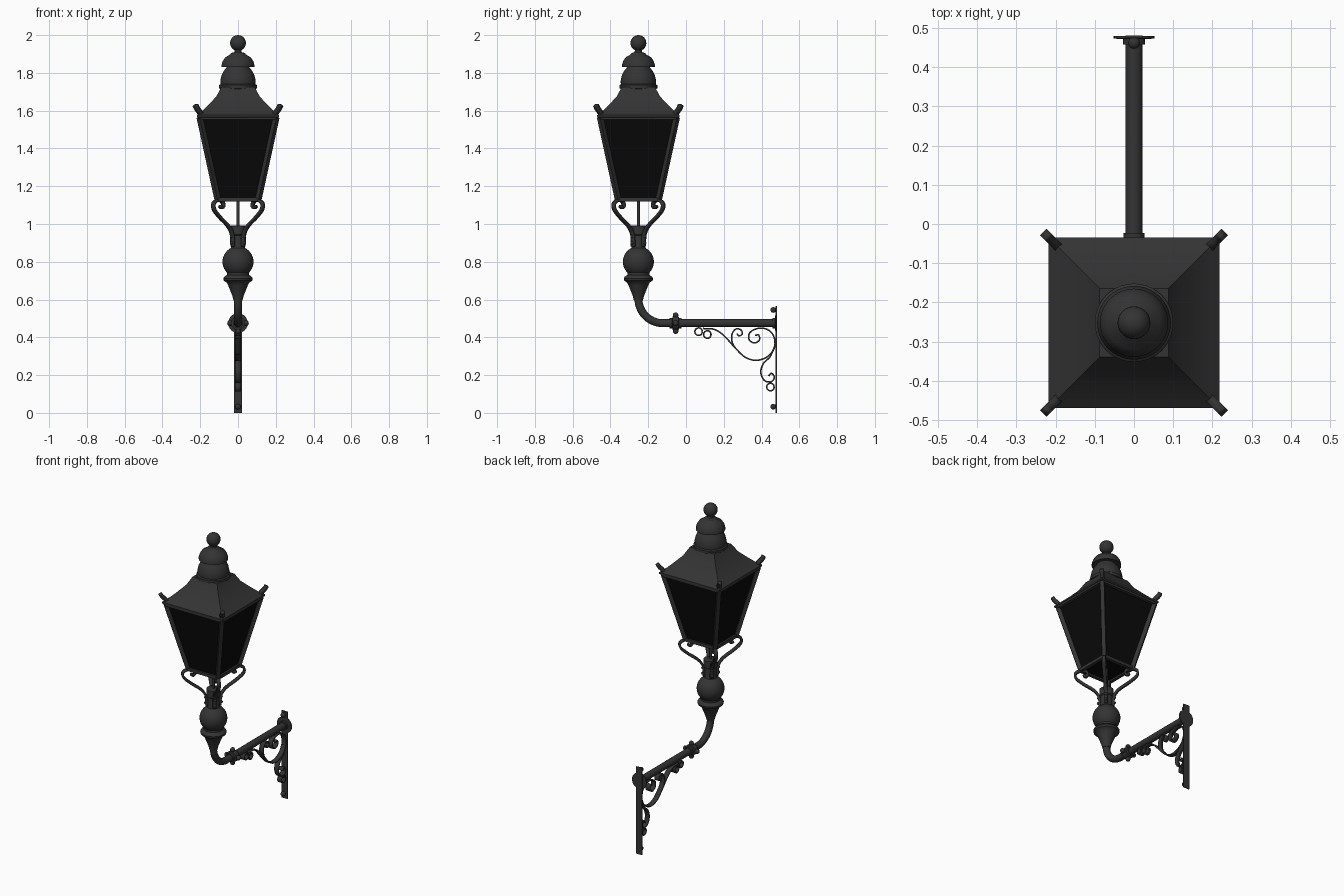
import bpy, bmesh, math
from mathutils import Vector, Matrix

if "Cube" in bpy.data.objects:
    bpy.data.objects.remove(bpy.data.objects["Cube"])

LAMP_Y, PIPE_Z, WALL_Y = -0.252, 0.475, 0.478
CENTRE = (0, LAMP_Y, 0)
ROOT2 = math.sqrt(2)


def material(name, value):
    m = bpy.data.materials.new(name)
    m.use_nodes = True
    colour = (value, value, value, 1)
    m.diffuse_color = colour
    bsdf = m.node_tree.nodes["Principled BSDF"]
    bsdf.inputs["Base Color"].default_value = colour
    bsdf.inputs["Roughness"].default_value = 0.6
    return m


METAL = material("charcoal metal", 0.034)
GLASS = material("black glass", 0.003)


def finish(bm, name, loc=(0, 0, 0), rot=(0, 0, 0), mat=METAL, angle=35):
    bmesh.ops.recalc_face_normals(bm, faces=bm.faces)
    mesh = bpy.data.meshes.new(name)
    bm.to_mesh(mesh)
    bm.free()
    mesh.materials.append(mat)
    ob = bpy.data.objects.new(name, mesh)
    ob.location, ob.rotation_euler = loc, rot
    bpy.context.collection.objects.link(ob)
    smooth(ob, angle)
    return ob


def smooth(ob, angle):
    bpy.ops.object.select_all(action='DESELECT')
    ob.select_set(True)
    bpy.context.view_layer.objects.active = ob
    if angle:
        bpy.ops.object.shade_smooth_by_angle(angle=math.radians(angle))


def lathe(name, profile, sides=32, **kw):
    """Turned solid from (radius, height) points; four sides gives a square loft."""
    k, turn = (ROOT2, math.pi / 4) if sides == 4 else (1, 0)
    bm = bmesh.new()
    rings = []
    for r, z in profile:
        rings.append([bm.verts.new((k * r * math.cos(turn + math.tau * i / sides),
                                    k * r * math.sin(turn + math.tau * i / sides), z))
                      for i in range(sides)])
    for a, b in zip(rings, rings[1:]):
        for i in range(sides):
            j = (i + 1) % sides
            bm.faces.new((a[i], a[j], b[j], b[i]))
    bm.faces.new(rings[0])
    bm.faces.new(rings[-1])
    return finish(bm, name, **kw)


def ball(name, loc, radius):
    bm = bmesh.new()
    bmesh.ops.create_uvsphere(bm, u_segments=24, v_segments=14, radius=radius)
    return finish(bm, name, loc=loc, angle=60)


def bar(name, a, b, width, depth):
    a, b = Vector(a), Vector(b)
    bm = bmesh.new()
    bmesh.ops.create_cube(bm, size=1)
    d = b - a
    bmesh.ops.transform(bm, verts=bm.verts, matrix=Matrix.Translation((a + b) / 2)
                        @ d.to_track_quat('Z', 'Y').to_matrix().to_4x4()
                        @ Matrix.Diagonal((width, depth, d.length, 1)))
    return finish(bm, name, angle=0)


def ribbon(name, pts, width, thick, loc=(0, 0, 0), turn=math.pi / 2):
    """Flat strip along a smooth path in an upright plane."""
    p = [Vector(q) for q in pts]
    p = [2 * p[0] - p[1]] + p + [2 * p[-1] - p[-2]]
    path = []
    for a, b, c, d in zip(p, p[1:], p[2:], p[3:]):
        for s in range(6):
            t = s / 6
            path.append(0.5 * (2 * b + (c - a) * t + (2 * a - 5 * b + 4 * c - d) * t ** 2
                               + (3 * b - a - 3 * c + d) * t ** 3))
    path.append(p[-2])
    bm = bmesh.new()
    rows = [[bm.verts.new((q.x, s * width / 2, q.y)) for s in (-1, 1)] for q in path]
    for a, b in zip(rows, rows[1:]):
        bm.faces.new((a[0], a[1], b[1], b[0]))
    ob = finish(bm, name, loc=loc, rot=(0, 0, turn), angle=40)
    mod = ob.modifiers.new("thickness", 'SOLIDIFY')
    mod.thickness, mod.offset = thick, 0
    return ob


# Lantern glass, rails and corner bars
TOP, BOT, ZT, ZB = 0.203, 0.108, 1.565, 1.13
lathe("lantern_glass", [(BOT - 0.004, ZB), (TOP - 0.006, ZT)], 4, loc=CENTRE, mat=GLASS, angle=0)
for sx, sy in ((1, 1), (-1, 1), (-1, -1), (1, -1)):
    nx, ny = -sy, sx
    low, high = [Vector((sx * r, LAMP_Y + sy * r, z)) for r, z in ((BOT, ZB), (TOP, ZT))]
    bar("corner_bar", low, high, 0.024, 0.024)
    bar("bottom_rail", low, (nx * BOT, LAMP_Y + ny * BOT, ZB), 0.02, 0.02)
    bar("top_rail", high, (nx * TOP, LAMP_Y + ny * TOP, ZT), 0.024, 0.024)
    # Outward-leaning corner horns
    ribbon("corner_horn", [(0.27, 1.565), (0.285, 1.59), (0.305, 1.61), (0.318, 1.63)],
           0.024, 0.022, loc=CENTRE, turn=math.atan2(sy, sx))

# Concave four-sided roof
lathe("roof", [(0.205, 1.562), (0.218, 1.566), (0.218, 1.576), (0.19, 1.597), (0.155, 1.632),
               (0.115, 1.675), (0.088, 1.725)], 4, loc=CENTRE, angle=25)

# Stacked chimney caps and finial
lathe("chimney_dome", [(0.085, 1.712), (0.1, 1.718), (0.1, 1.735), (0.093, 1.74), (0.094, 1.757),
                       (0.088, 1.785), (0.077, 1.808), (0.06, 1.83), (0.055, 1.85)], 40, loc=CENTRE)
lathe("chimney_cap", [(0.055, 1.835), (0.087, 1.832), (0.087, 1.842), (0.081, 1.862),
                      (0.068, 1.882), (0.042, 1.897), (0.036, 1.905), (0.02, 1.91),
                      (0.018, 1.93)], 40, loc=CENTRE)
ball("finial_ball", (0, LAMP_Y, 1.958), 0.042)

# Gas rod and turned post
lathe("centre_rod", [(0.008, 0.97), (0.008, 1.14)], 12, loc=CENTRE)
lathe("post", [(0.024, 0.595), (0.03, 0.62), (0.04, 0.645), (0.052, 0.675), (0.06, 0.69),
               (0.075, 0.7), (0.078, 0.712), (0.072, 0.722), (0.058, 0.73), (0.058, 0.738)]
      + [(0.082 * math.sin(a), 0.8 - 0.082 * math.cos(a))
         for a in (math.radians(45 + 9 * i) for i in range(13))]
      + [(0.036, 0.878), (0.036, 0.94), (0.042, 0.945), (0.042, 0.99), (0.034, 0.993)],
      loc=CENTRE)

# Four scrolled arms under the lantern corners
for k in range(4):
    turn = math.pi / 4 + k * math.pi / 2
    ribbon("support_arm", [(0.04, 0.88), (0.045, 0.945), (0.075, 0.99), (0.135, 1.035),
                           (0.178, 1.075), (0.183, 1.108), (0.155, 1.125), (0.122, 1.12),
                           (0.11, 1.1), (0.122, 1.086), (0.136, 1.095)],
           0.022, 0.013, loc=CENTRE, turn=turn)
    for z in (0.9, 0.935):
        ball("arm_bolt", (0.047 * math.cos(turn), LAMP_Y + 0.047 * math.sin(turn), z), 0.009)

# Bent pipe running back to the wall
R = 0.13
curve = bpy.data.curves.new("wall_pipe", 'CURVE')
curve.dimensions, curve.bevel_depth, curve.bevel_resolution = '3D', 0.0215, 5
path = [(0, LAMP_Y, 0.63)]
path += [(0, LAMP_Y + R - R * math.cos(a), PIPE_Z + R - R * math.sin(a))
         for a in (math.pi / 2 * i / 14 for i in range(15))]
path.append((0, WALL_Y - 0.003, PIPE_Z))
spline = curve.splines.new('POLY')
spline.points.add(len(path) - 1)
for point, co in zip(spline.points, path):
    point.co = (*co, 1)
curve.materials.append(METAL)
pipe = bpy.data.objects.new("wall_pipe", curve)
bpy.context.collection.objects.link(pipe)
smooth(pipe, 0)
bpy.ops.object.convert(target='MESH')
smooth(bpy.context.object, 40)

# Pipe coupling with bolts, and wall collar
ALONG_Y = (-math.pi / 2, 0, 0)
lathe("coupling", [(0.027, -0.032), (0.027, -0.018), (0.036, -0.016), (0.036, 0.016),
                   (0.027, 0.018), (0.027, 0.032)], loc=(0, -0.055, PIPE_Z), rot=ALONG_Y)
for dx, dz in ((1, 0), (-1, 0), (0, 1), (0, -1)):
    ball("coupling_bolt", (dx * 0.042, -0.055, PIPE_Z + dz * 0.042), 0.015)
lathe("wall_collar", [(0.028, -0.02), (0.028, -0.006), (0.052, -0.005), (0.052, 0.002)],
      loc=(0, WALL_Y, PIPE_Z), rot=ALONG_Y)

# Wall strip with fixing bolts
bar("wall_strip", (0, WALL_Y, 0), (0, WALL_Y, 0.565), 0.044, 0.006)
for z in (0.033, 0.545):
    ball("wall_bolt", (0, WALL_Y - 0.016, z), 0.015)

# Scrollwork filling the angle below the pipe
scrolls = {
    "main_scroll": [(0.09, 0.447), (0.15, 0.442), (0.2, 0.41), (0.255, 0.35), (0.31, 0.297),
                    (0.37, 0.278), (0.43, 0.297), (0.468, 0.345), (0.465, 0.405), (0.43, 0.442),
                    (0.38, 0.447), (0.338, 0.425), (0.333, 0.39), (0.36, 0.37), (0.388, 0.385),
                    (0.385, 0.412), (0.365, 0.41)],
    "inner_scroll": [(0.29, 0.313), (0.25, 0.36), (0.242, 0.41), (0.262, 0.443), (0.29, 0.44),
                     (0.298, 0.418), (0.28, 0.407), (0.27, 0.42)],
    "lower_scroll": [(0.468, 0.35), (0.445, 0.297), (0.41, 0.262), (0.396, 0.215), (0.415, 0.172),
                     (0.45, 0.165), (0.468, 0.188), (0.452, 0.21), (0.437, 0.195)],
}
for name, pts in scrolls.items():
    ribbon(name, pts, 0.03, 0.008)
for y, z in ((0.067, 0.43), (0.113, 0.415), (0.447, 0.137)):
    ribbon("small_curl", [(y + 0.02 * math.cos(a), z + 0.02 * math.sin(a))
                          for a in (math.tau * i / 8 for i in range(9))], 0.03, 0.008)
